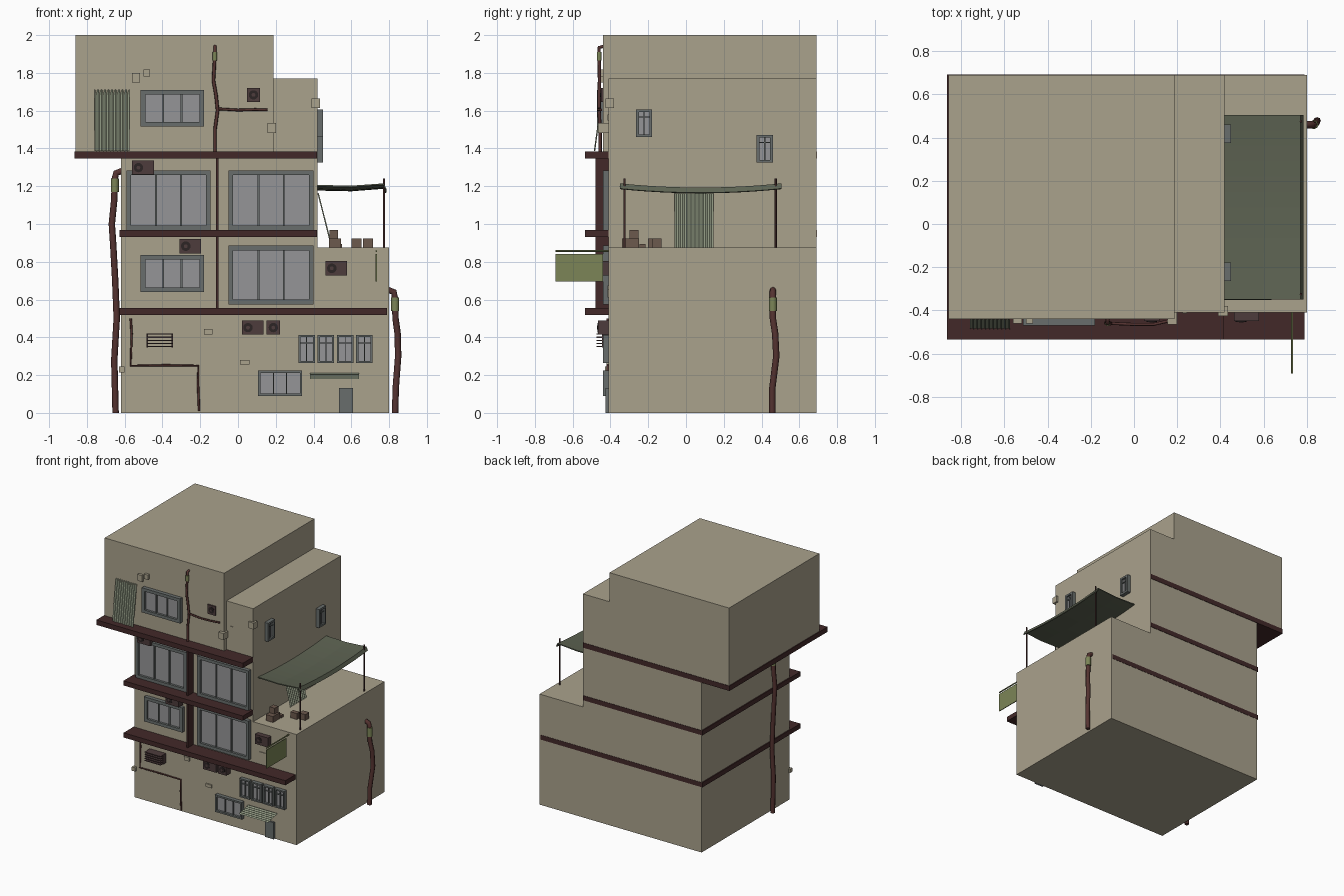
import bpy, bmesh, math
from mathutils import Vector, Matrix

if "Cube" in bpy.data.objects:
    bpy.data.objects.remove(bpy.data.objects["Cube"])


def material(name, r, g, b):
    m = bpy.data.materials.new(name)
    m.diffuse_color = (r, g, b, 1)
    m.use_nodes = True
    m.node_tree.nodes["Principled BSDF"].inputs["Base Color"].default_value = m.diffuse_color
    return m


WALL = material("plaster", .40, .36, .265)
SLAB = material("maroon", .055, .022, .022)
FRAME = material("frame_grey", .14, .155, .15)
GLASS = material("glass_grey", .30, .30, .31)
METAL = material("dark_metal", .075, .045, .045)
FAN = material("fan_dark", .025, .018, .018)
PIPE = material("pipe_rust", .09, .033, .03)
GREEN = material("banner_green", .20, .235, .095)
SHEET = material("sheet_green", .30, .34, .24)
CANVAS = material("canvas", .11, .125, .085)
CRATE = material("crate_brown", .15, .10, .075)


def add_box(bm, x0, x1, y0, y1, z0, z1, slot=0):
    mat = Matrix.Translation(((x0 + x1) / 2, (y0 + y1) / 2, (z0 + z1) / 2)) \
        @ Matrix.Diagonal((x1 - x0, y1 - y0, z1 - z0, 1))
    verts = bmesh.ops.create_cube(bm, size=1, matrix=mat)["verts"]
    for f in {f for v in verts for f in v.link_faces}:
        f.material_index = slot


def finish(bm, name, *mats):
    me = bpy.data.meshes.new(name)
    bm.to_mesh(me)
    bm.free()
    for m in mats:
        me.materials.append(m)
    ob = bpy.data.objects.new(name, me)
    bpy.context.collection.objects.link(ob)
    return ob


def box(name, mat, *ext):
    bm = bmesh.new()
    add_box(bm, *ext)
    return finish(bm, name, mat)


def window(name, x0, x1, z0, z1, wall, panes, b=.024, transom=False):
    """Framed window; local x runs along the wall, -y points outward."""
    bm = bmesh.new()
    w, h = (x1 - x0) / 2, z1 - z0
    add_box(bm, -w, w, -.03, .005, 0, b)
    add_box(bm, -w, w, -.03, .005, h - b, h)
    for s in (-1, 1):
        add_box(bm, s * (w - b / 2) - b / 2, s * (w - b / 2) + b / 2, -.03, .005, b, h - b)
    step = 2 * (w - b) / panes
    for i in range(1, panes):
        x = -w + b + i * step
        add_box(bm, x - b / 5, x + b / 5, -.022, .005, b, h - b)
    if transom:
        add_box(bm, -w + b, w - b, -.022, .005, h * .7, h * .7 + b / 2)
    add_box(bm, -w + b, w - b, -.012, .005, b, h - b, 1)
    ob = finish(bm, name, FRAME, GLASS)
    ob.location = ((x0 + x1) / 2, wall, z0)
    return ob


def aircon(name, x0, x1, z0, z1, wall=-.41, depth=.05):
    bm = bmesh.new()
    add_box(bm, x0, x1, wall - depth, wall, z0, z1)
    r = (z1 - z0) * .34
    cx = x0 + r + .008 if x1 - x0 > .08 else (x0 + x1) / 2
    for k, rad, slot in ((.003, r, 1), (.006, r * .4, 0)):
        m = Matrix.Translation((cx, wall - depth - k / 2, (z0 + z1) / 2)) @ Matrix.Rotation(math.pi / 2, 4, 'X')
        vs = bmesh.ops.create_cone(bm, cap_ends=True, segments=16, radius1=rad, radius2=rad, depth=k, matrix=m)["verts"]
        for f in {f for v in vs for f in v.link_faces}:
            f.material_index = slot
    return finish(bm, name, METAL, FAN)


def tube(name, pts, r, mat):
    cu = bpy.data.curves.new(name, 'CURVE')
    cu.dimensions = '3D'
    cu.bevel_depth, cu.bevel_resolution, cu.use_fill_caps = r, 2, True
    sp = cu.splines.new('POLY')
    sp.points.add(len(pts) - 1)
    for p, q in zip(sp.points, pts):
        p.co = (*q, 1)
    tmp = bpy.data.objects.new(name + "_curve", cu)
    me = bpy.data.meshes.new_from_object(tmp)
    bpy.data.objects.remove(tmp)
    me.materials.clear()
    me.materials.append(mat)
    ob = bpy.data.objects.new(name, me)
    bpy.context.collection.objects.link(ob)


def corrugated(name, origin, along, up, n, amp):
    bm = bmesh.new()
    o, a, u = Vector(origin), Vector(along), Vector(up)
    nrm = a.cross(u).normalized()
    rows = []
    for i in range(n + 1):
        p = o + a * i / n + nrm * amp * (i % 2)
        rows.append((bm.verts.new(p), bm.verts.new(p + u)))
    for (p, q), (r, s) in zip(rows, rows[1:]):
        bm.faces.new((p, r, s, q))
    return finish(bm, name, SHEET)


# Building masses
box("base_block", WALL, -.62, .80, -.41, .69, 0, .875)
box("tower_block", WALL, -.62, .42, -.41, .69, .875, 1.365)
box("upper_right_block", WALL, .18, .42, -.41, .69, 1.365, 1.77)
box("penthouse_block", WALL, -.86, .187, -.44, .69, 1.365, 2.0)

# Floor slabs and front pilaster
box("slab_low", SLAB, -.628, .79, -.535, .692, .518, .555)
box("slab_mid", SLAB, -.628, .417, -.535, .693, .93, .967)
box("slab_high", SLAB, -.866, .417, -.535, .693, 1.346, 1.385)
box("pilaster", SLAB, -.117, -.103, -.48, -.405, .55, 1.35)

# Windows
for i, (x0, x1, z0, z1, y) in enumerate((
        (-.515, -.18, 1.515, 1.71, -.44), (-.59, -.145, .968, 1.283, -.41),
        (-.05, .40, .968, 1.283, -.41), (-.515, -.18, .64, .835, -.41),
        (-.05, .40, .575, .885, -.41), (.105, .34, .09, .225, -.41))):
    window(f"front_window_{i}", x0, x1, z0, z1, y, 3, .024 if z1 > .3 else .013)
for i in range(4):
    window(f"small_window_{i}", .32 + i * .102, .407 + i * .102, .265, .412, -.41, 2, .011, True)
for i, (y, z) in enumerate(((-.222, 1.46), (.417, 1.325))):
    ob = window(f"side_window_{i}", -.043, .043, z, z + .147, 0, 2, .015, True)
    ob.location = (.42, y, z)
    ob.rotation_euler.z = math.pi / 2

# Door, slatted vent, awning
box("door", FRAME, .535, .61, -.425, -.405, 0, .132)
bm = bmesh.new()
for i in range(5):
    z = .348 + i * .0165
    add_box(bm, -.485, -.345, -.475, -.405, z, z + .006)
for x in (-.485, -.353):
    add_box(bm, x, x + .008, -.445, -.405, .345, .42)
finish(bm, "slatted_vent", METAL)
corrugated("door_awning", (.38, -.412, .207), (0, -.118, -.027), (.26, 0, 0), 12, .007)

# Air conditioners
for i, (x0, x1, z0, z1, y) in enumerate((
        (-.56, -.445, 1.262, 1.335, -.41), (-.31, -.195, .845, .92, -.41),
        (.02, .135, .415, .488, -.41), (.152, .222, .415, .488, -.41),
        (.463, .578, .728, .803, -.41), (.047, .117, 1.647, 1.72, -.41))):
    aircon(f"air_conditioner_{i}", x0, x1, z0, z1, y, .04 if i > 3 else .055)

# Small wall boxes and patches
for i, (x0, x1, z0, z1, y0, y1) in enumerate((
        (-.56, -.518, 1.75, 1.80, -.46, -.43), (-.5, -.467, 1.78, 1.818, -.46, -.43),
        (.155, .20, 1.483, 1.535, -.465, -.405), (.39, .435, 1.615, 1.665, -.425, -.38),
        (.225, .245, 1.548, 1.58, -.415, -.4), (-.18, -.135, .415, .445, -.42, -.4),
        (.01, .06, .255, .28, -.42, -.4), (.48, .53, .61, .655, -.415, -.4),
        (.54, .58, .65, .675, -.415, -.4), (-.63, -.6, .215, .245, -.43, -.4))):
    box(f"wall_box_{i}", WALL, x0, x1, y0, y1, z0, z1)

# Drain pipes and cables
tube("left_drain", [(x, -.16, z) for x, z in ((-.648, 0), (-.655, .28), (-.642, .5), (-.65, .7), (-.66, .88),
     (-.668, 1.0), (-.655, 1.13), (-.652, 1.24), (-.645, 1.27), (-.615, 1.28))], .017, PIPE)
tube("left_drain_clamp", [(-.652, -.16, 1.17), (-.652, -.16, 1.24)], .021, GREEN)
tube("right_drain", [(.832, .457, 0), (.835, .457, .13), (.848, .478, .30), (.845, .472, .42), (.834, .46, .5),
     (.832, .46, .6), (.825, .46, .64), (.795, .46, .65)], .017, PIPE)
tube("right_drain_clamp", [(.832, .46, .54), (.832, .46, .61)], .021, GREEN)
tube("front_pipe", [(-.122, -.455, 1.385), (-.122, -.455, 1.5), (-.108, -.46, 1.6), (-.116, -.46, 1.68),
     (-.13, -.458, 1.76), (-.122, -.46, 1.9), (-.122, -.46, 1.935), (-.122, -.435, 1.94)], .009, PIPE)
tube("front_pipe_clamp", [(-.122, -.46, 1.865), (-.122, -.46, 1.91)], .012, GREEN)
tube("front_pipe_branch", [(-.11, -.46, 1.61), (0, -.465, 1.603), (.09, -.465, 1.606), (.155, -.45, 1.604)], .007, PIPE)
tube("wall_cable", [(x, -.416, z) for x, z in ((-.568, .5), (-.563, .42), (-.568, .25), (-.38, .252), (-.21, .25),
     (-.212, .16), (-.206, .01))], .006, PIPE)

# Leaning corrugated sheets
corrugated("front_sheet", (-.76, -.488, 1.386), (.185, 0, 0), (0, .045, .325), 20, -.007)
corrugated("roof_sheet", (.50, -.06, .876), (0, .205, 0), (-.072, 0, .287), 20, -.007)

# Sagging canopy with outer hem
bm = bmesh.new()
prev = None
for i in range(13):
    t = i / 12
    y = -.35 + .855 * t
    z = 1.215 - .022 * (1 - (2 * t - 1) ** 2)
    row = [bm.verts.new(p) for p in ((.42, y, z - .008), (.60, y, z - .012), (.772, y, z), (.785, y, z - .027))]
    if prev:
        for a in range(3):
            bm.faces.new((prev[a], prev[a + 1], row[a + 1], row[a]))
    prev = row
canopy = finish(bm, "canopy", CANVAS)
mod = canopy.modifiers.new("thickness", 'SOLIDIFY')
mod.thickness = .008
for i, y in enumerate((-.325, .475)):
    tube(f"canopy_pole_{i}", [(.773, y, .87), (.773, y, 1.24)], .006, SLAB)

# Crates on the terrace
for i, e in enumerate(((.482, .545, -.34, -.25, .875, .922), (.485, .53, -.298, -.252, .922, .968),
                       (.60, .655, -.20, -.165, .875, .922), (.662, .715, -.18, -.13, .875, .922),
                       (.52, .55, -.245, -.215, .875, .895))):
    box(f"crate_{i}", CRATE, *e)

# Hanging banner
box("banner", GREEN, .729, .735, -.69, -.44, .695, .842)
tube("banner_rod", [(.732, -.692, .857), (.732, -.405, .857)], .005, GREEN)
